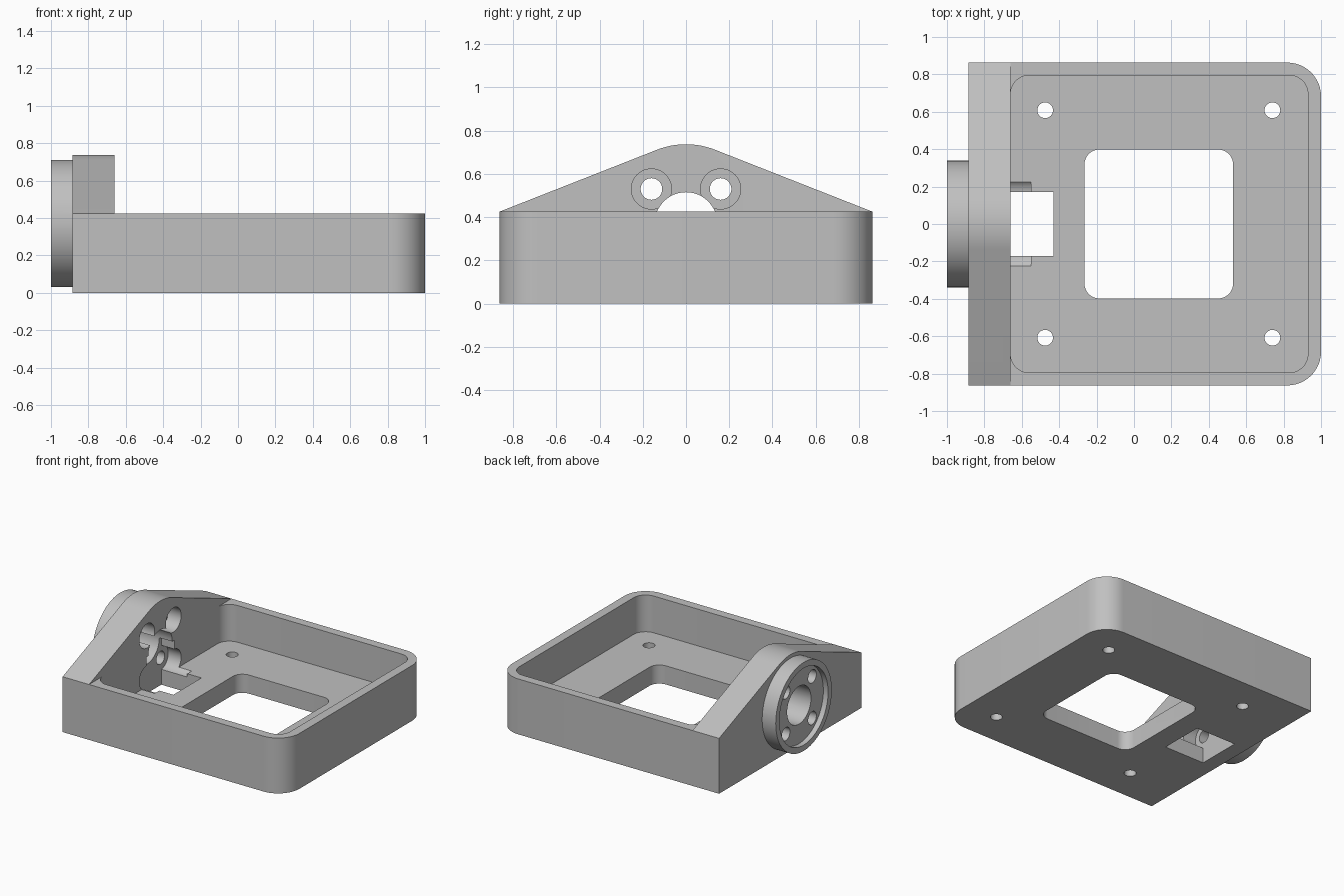
import bpy
import bmesh
from math import cos, sin, pi, radians, atan2, acos, hypot
from mathutils import Vector

cube = bpy.data.objects.get("Cube")
if cube:
    bpy.data.objects.remove(cube, do_unlink=True)

grey = bpy.data.materials.new("plain grey")
grey.use_nodes = True
COLOUR = (0.53, 0.53, 0.53, 1)
grey.diffuse_color = COLOUR
grey.node_tree.nodes["Principled BSDF"].inputs["Base Color"].default_value = COLOUR


def arc(cx, cy, r, start, end, steps):
    return [(cx + r * cos(start + (end - start) * i / steps),
             cy + r * sin(start + (end - start) * i / steps)) for i in range(steps + 1)]


def circle(cx, cy, r, steps=48):
    return arc(cx, cy, r, 0, 2 * pi, steps)[:-1]


def rounded_rect(x0, x1, y0, y1, r_left, r_right):
    """Counter-clockwise outline with separate left and right corner radii."""
    pts = []
    corners = [(x1, y1, r_right, 0), (x0, y1, r_left, 1), (x0, y0, r_left, 2), (x1, y0, r_right, 3)]
    for x, y, r, quarter in corners:
        if r == 0:
            pts.append((x, y))
            continue
        cx = x - r if x == x1 else x + r
        cy = y - r if y == y1 else y + r
        pts += arc(cx, cy, r, quarter * pi / 2, (quarter + 1) * pi / 2, 12)
    return pts


def prism(name, outline, axis, lo, hi):
    """Extrude an outline: (x, y) points along z, or (y, z) points along x."""
    bm = bmesh.new()
    place = (lambda a, b: Vector((a, b, lo))) if axis == "z" else (lambda a, b: Vector((lo, a, b)))
    shift = Vector((0, 0, hi - lo)) if axis == "z" else Vector((hi - lo, 0, 0))
    base = bm.faces.new([bm.verts.new(place(a, b)) for a, b in outline])
    new = bmesh.ops.extrude_face_region(bm, geom=[base])["geom"]
    bmesh.ops.translate(bm, vec=shift, verts=[v for v in new if isinstance(v, bmesh.types.BMVert)])
    bmesh.ops.recalc_face_normals(bm, faces=bm.faces)
    mesh = bpy.data.meshes.new(name)
    bm.to_mesh(mesh)
    bm.free()
    mesh.materials.append(grey)
    ob = bpy.data.objects.new(name, mesh)
    bpy.context.collection.objects.link(ob)
    return ob


def combine(target, other, operation):
    mod = target.modifiers.new(operation, "BOOLEAN")
    mod.operation = operation
    mod.solver = "EXACT"
    mod.object = other
    bpy.context.view_layer.update()
    evaluated = target.evaluated_get(bpy.context.evaluated_depsgraph_get())
    mesh = bpy.data.meshes.new_from_object(evaluated)
    target.modifiers.clear()
    target.data = mesh
    bpy.data.objects.remove(other, do_unlink=True)


# Main dimensions
BACK, WALL, HALF, RIM, FLOOR = -0.885, -0.66, 0.863, 0.425, 0.143
HUB_Z, CROWN_R, BOSS_R = 0.37, 0.367, 0.34

# Tray block with two rounded corners
body = prism("mounting_tray", rounded_rect(BACK, 1, -HALF, HALF, 0, 0.18), "z", 0, RIM)

# Gable plate: straight slopes tangent to a round crown
rise = RIM - HUB_Z
tangent = atan2(rise, HALF) + acos(CROWN_R / hypot(HALF, rise))
gable = [(-HALF, 0), (HALF, 0), (HALF, RIM)]
gable += arc(0, HUB_Z, CROWN_R, tangent, pi - tangent, 16) + [(-HALF, RIM)]
combine(body, prism("gable_plate", gable, "x", BACK, WALL), "UNION")

# Round boss on the outside of the plate
combine(body, prism("boss", circle(0, HUB_Z, BOSS_R, 80), "x", -1, -0.82), "UNION")

# Tray cavity, floor window and corner screw holes
cuts = [
    prism("cavity", rounded_rect(WALL, 0.93, -0.795, 0.795, 0.1, 0.1), "z", FLOOR, 1),
    prism("window", rounded_rect(-0.265, 0.53, -0.398, 0.398, 0.08, 0.08), "z", -0.2, 0.3),
]
for x in (-0.475, 0.74):
    for y in (-0.608, 0.608):
        cuts.append(prism("floor_hole", circle(x, y, 0.042, 32), "z", -0.2, 0.3))

# Recessed boss face, central bore and the slot under it
cuts.append(prism("boss_recess", circle(0, HUB_Z, 0.295, 80), "x", -1.1, -0.96))
cuts.append(prism("bore", circle(0, HUB_Z, 0.145), "x", -1.2, -0.5))
cuts.append(prism("slot", rounded_rect(-0.77, -0.43, -0.17, 0.17, 0, 0), "z", -0.2, HUB_Z))

# Four counterbored bolt holes around the bore
for y in (-0.16, 0.16):
    for z in (HUB_Z - 0.16, HUB_Z + 0.16):
        cuts.append(prism("bolt_hole", circle(y, z, 0.05, 32), "x", -1.2, -0.7))
        cuts.append(prism("counterbore", circle(y, z, 0.093), "x", -0.77, -0.55))

for cut in cuts:
    combine(body, cut, "DIFFERENCE")

# Smooth curved walls, crisp edges
bpy.ops.object.select_all(action="DESELECT")
body.select_set(True)
bpy.context.view_layer.objects.active = body
bpy.ops.object.shade_smooth_by_angle(angle=radians(25))
